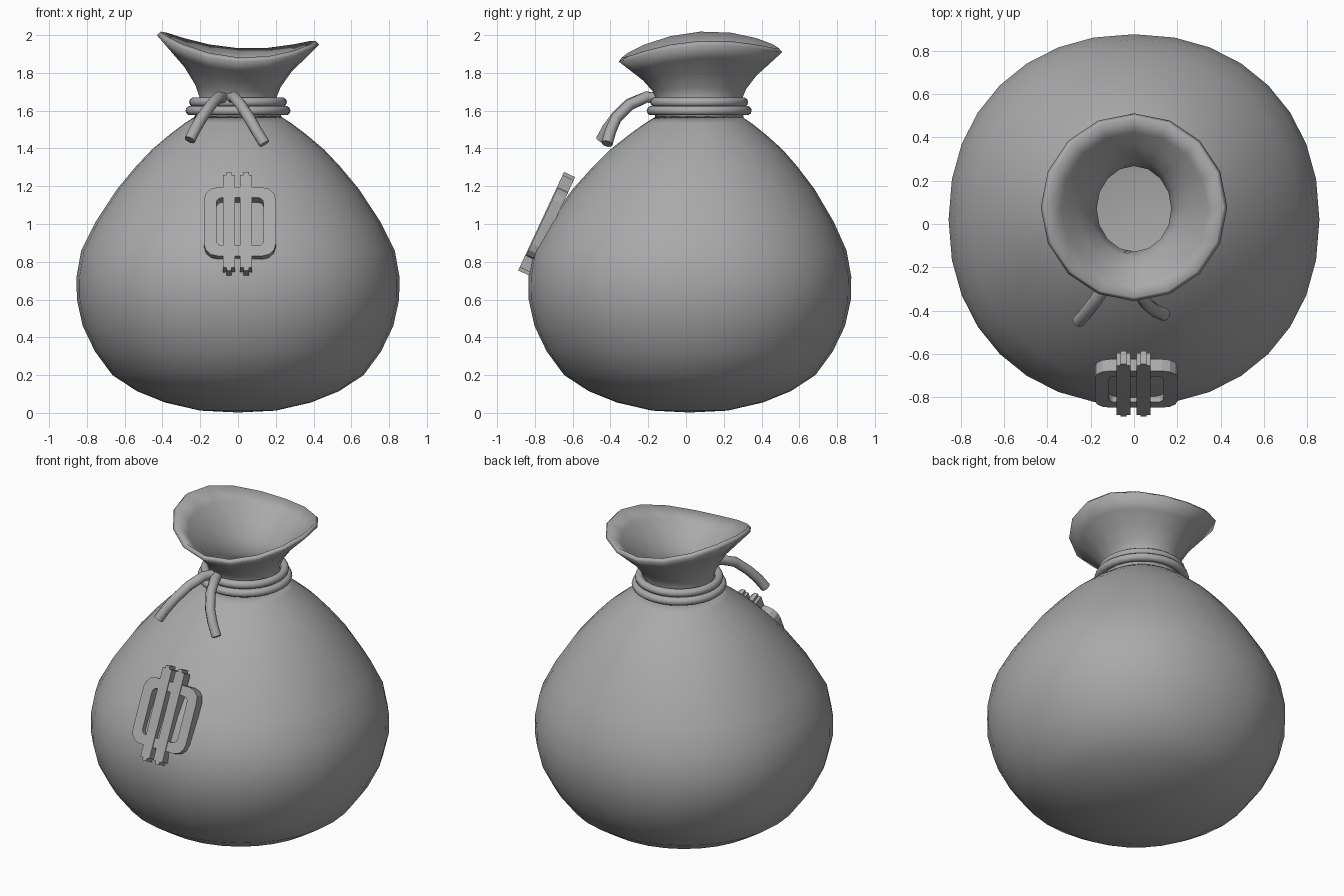
import bpy, bmesh, math
from mathutils import Vector, Matrix

if "Cube" in bpy.data.objects:
    bpy.data.objects.remove(bpy.data.objects["Cube"])

cloth = bpy.data.materials.new("plain grey")
cloth.diffuse_color = (0.4, 0.4, 0.4, 1)
cloth.use_nodes = True
cloth.node_tree.nodes["Principled BSDF"].inputs["Base Color"].default_value = cloth.diffuse_color


def make_object(name, bm, smooth=True, thickness=0, angle=40):
    me = bpy.data.meshes.new(name)
    bm.to_mesh(me)
    bm.free()
    ob = bpy.data.objects.new(name, me)
    bpy.context.collection.objects.link(ob)
    me.materials.append(cloth)
    if smooth:
        bpy.ops.object.select_all(action='DESELECT')
        ob.select_set(True)
        bpy.context.view_layer.objects.active = ob
        bpy.ops.object.shade_smooth_by_angle(angle=math.radians(angle))
    if thickness:
        mod = ob.modifiers.new("cloth thickness", 'SOLIDIFY')
        mod.thickness = thickness
        mod.offset = -1
    return ob


def skin(bm, rings, closed=False):
    """Join rings of points with quads."""
    vs = [[bm.verts.new(p) for p in ring] for ring in rings]
    n = len(vs[0])
    pairs = list(zip(vs, vs[1:])) + ([(vs[-1], vs[0])] if closed else [])
    for a, b in pairs:
        for j in range(n):
            k = (j + 1) % n
            bm.faces.new((a[j], a[k], b[k], b[j]))
    return vs


def angles(n):
    return [2 * math.pi * i / n for i in range(n)]


# Sack body: slightly squarish round shell, leaning back towards the neck
profile = [(0.2, 0.012), (0.386, 0.055), (0.535, 0.115), (0.665, 0.2), (0.757, 0.325),
           (0.822, 0.46), (0.853, 0.6), (0.855, 0.72), (0.83, 0.86), (0.755, 1.01),
           (0.64, 1.185), (0.54, 1.305), (0.455, 1.395), (0.36, 1.475), (0.28, 1.535),
           (0.225, 1.57)]


def body_ring(r, z):
    e = 2 / (2 + 0.15 * (r / 0.86) ** 3)
    yc = 0.02 + 0.05 * max(0, (z - 0.9) / 0.7)
    f = lambda c: math.copysign(abs(c) ** e, c)
    return [(r * f(math.cos(a)), yc + r * f(math.sin(a)), z) for a in angles(32)]


bm = bmesh.new()
rows = skin(bm, [body_ring(r, z) for r, z in profile])
base = bm.verts.new((0, 0.02, 0.002))
for j in range(32):
    bm.faces.new((base, rows[0][(j + 1) % 32], rows[0][j]))
make_object("sack_body", bm, thickness=0.018)


# Gathered collar: neck flaring to a wavy sixteen-sided rim
def collar_ring(height, spread):
    ring = []
    for a in angles(16):
        c, s = math.cos(a), math.sin(a)
        neck = Vector((0.2 * c, 0.07 + 0.225 * s, 1.66))
        rim = Vector((0.43 * c, 0.077 + 0.433 * s,
                      1.93 + 0.045 * math.cos(2 * a) + 0.025 * s - 0.025 * c))
        p = neck.lerp(rim, spread)
        p.z = neck.z + (rim.z - neck.z) * height
        ring.append(p)
    return ring


bm = bmesh.new()
skin(bm, [[(0.235 * math.cos(a), 0.07 + 0.235 * math.sin(a), 1.555) for a in angles(16)]]
     + [collar_ring(h, w) for h, w in [(0, 0), (0.22, 0.11), (0.5, 0.36), (0.75, 0.68), (1, 1)]])
make_object("collar", bm, thickness=0.028)


# Two rope loops round the neck
for name, radius, z in (("lower_rope", 0.253, 1.6), ("upper_rope", 0.234, 1.645)):
    bm = bmesh.new()
    skin(bm, [[((radius + 0.025 * math.cos(b)) * math.cos(a),
                0.07 + (radius + 0.025 * math.cos(b)) * math.sin(a),
                z + 0.025 * math.sin(b)) for b in angles(10)] for a in angles(32)], closed=True)
    bmesh.ops.recalc_face_normals(bm, faces=bm.faces)
    make_object(name, bm, angle=60)


# Loose rope ends hanging in front
def rope_end(name, path, radius=0.03):
    pts = [Vector(p) for p in path]
    bm = bmesh.new()
    rings = []
    for i, p in enumerate(pts):
        t = (pts[min(i + 1, len(pts) - 1)] - pts[max(i - 1, 0)]).normalized()
        u = t.cross(Vector((1, 0, 0))).normalized()
        v = t.cross(u)
        rings.append([p + radius * (u * math.cos(a) + v * math.sin(a)) for a in angles(10)])
    rows = skin(bm, rings)
    bm.faces.new(rows[0])
    bm.faces.new(rows[-1])
    bmesh.ops.recalc_face_normals(bm, faces=bm.faces)
    make_object(name, bm)


rope_end("left_rope_end", [(-0.07, -0.13, 1.665), (-0.1, -0.21, 1.672), (-0.14, -0.3, 1.635),
                           (-0.19, -0.37, 1.565), (-0.225, -0.415, 1.505), (-0.255, -0.448, 1.445)])
rope_end("right_rope_end", [(-0.045, -0.13, 1.665), (-0.02, -0.21, 1.672), (0.015, -0.3, 1.63),
                            (0.06, -0.37, 1.56), (0.1, -0.4, 1.49), (0.14, -0.418, 1.425)])


# Front ornament: rounded frame crossed by two bars, leaning with the cloth
lean = Matrix.Translation((0, -0.735, 1.0)) @ Matrix.Rotation(math.radians(-25), 4, 'X')


def rounded(x0, x1, h, r, y):
    """Rounded rectangle outline in the ornament's plane."""
    xc, w = (x0 + x1) / 2, (x1 - x0) / 2 - r
    pts = []
    for q, (sx, sz) in enumerate(((1, 1), (-1, 1), (-1, -1), (1, -1))):
        for k in range(4):
            a = math.pi / 2 * (q + k / 3)
            pts.append((xc + sx * w + r * math.cos(a), y, sz * (h - r) + r * math.sin(a)))
    return pts


bm = bmesh.new()
outer, inner = (-0.18, 0.2, 0.2, 0.07), (-0.115, 0.135, 0.14, 0.03)
skin(bm, [rounded(*outer, 0.03), rounded(*outer, -0.03),
          rounded(*inner, -0.03), rounded(*inner, 0.03)], closed=True)
bm.transform(lean)
bmesh.ops.recalc_face_normals(bm, faces=bm.faces)
make_object("ornament_frame", bm, smooth=False)

for name, x in (("ornament_left_bar", -0.048), ("ornament_right_bar", 0.043)):
    bm = bmesh.new()
    bmesh.ops.create_cube(bm, size=1)
    bmesh.ops.scale(bm, vec=(0.064, 0.065, 0.575), verts=bm.verts)
    ends = [e for e in bm.edges if abs(e.verts[0].co.y - e.verts[1].co.y) > 0.01]
    bmesh.ops.bevel(bm, geom=ends, offset=0.018, segments=2, affect='EDGES')
    bm.transform(lean @ Matrix.Translation((x, -0.003, 0)))
    make_object(name, bm, smooth=False)
